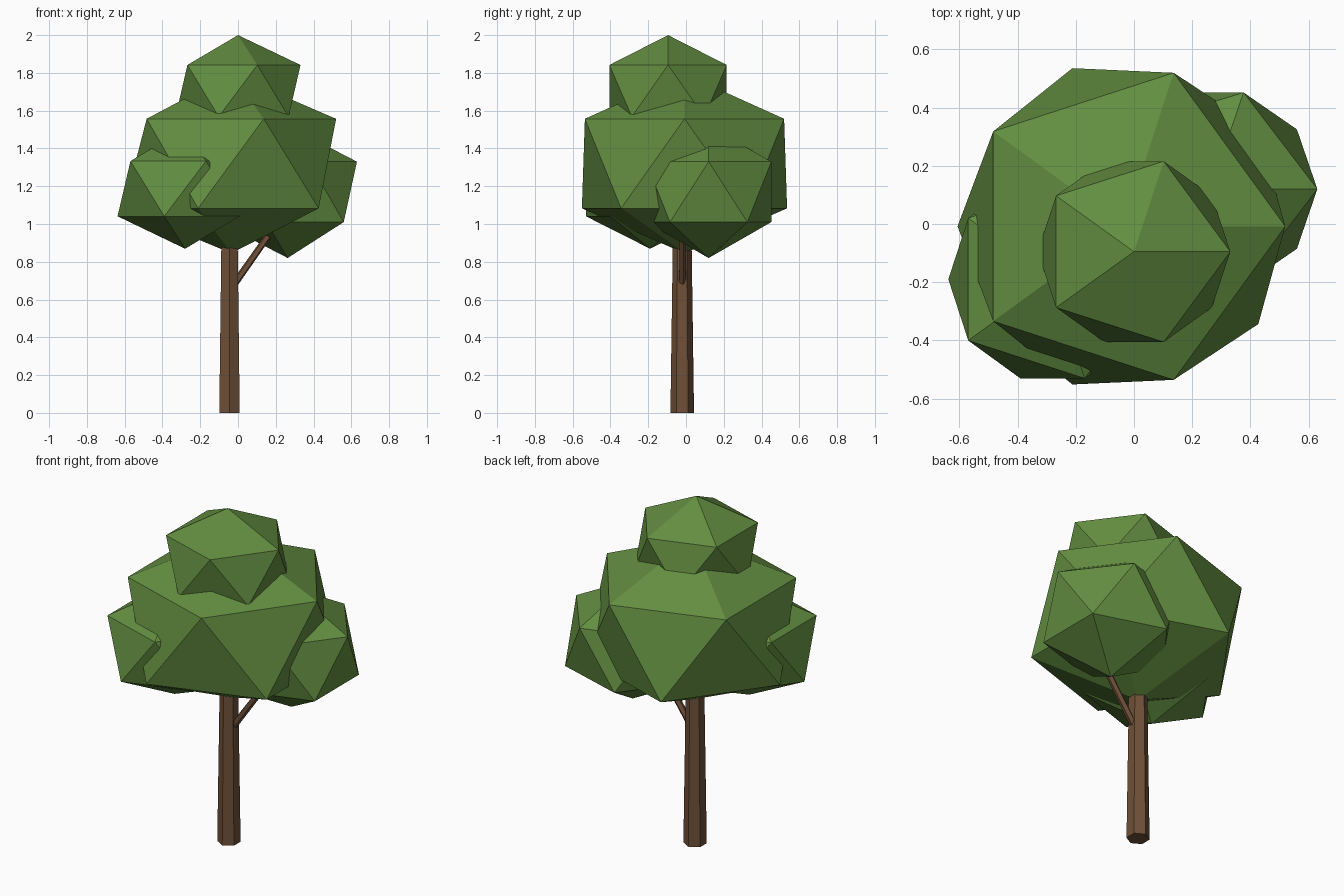
import bpy, bmesh
from mathutils import Vector, Matrix

if "Cube" in bpy.data.objects:
    bpy.data.objects.remove(bpy.data.objects["Cube"])


def material(name, rgb):
    m = bpy.data.materials.new(name)
    m.diffuse_color = (*rgb, 1)
    m.use_nodes = True
    m.node_tree.nodes["Principled BSDF"].inputs["Base Color"].default_value = m.diffuse_color
    return m


leaf = material("leaf_green", (0.125, 0.27, 0.053))
bark = material("bark_brown", (0.16, 0.08, 0.04))


def finish(name, bm, mat):
    me = bpy.data.meshes.new(name)
    bm.to_mesh(me)
    bm.free()
    me.materials.append(mat)
    ob = bpy.data.objects.new(name, me)
    bpy.context.collection.objects.link(ob)
    return ob


def clump(name, centre, rx, ry, ring, pole, flare=1.0):
    """Icosahedron: ring = height of its two vertex rings, pole = height of its tips."""
    bm = bmesh.new()
    bmesh.ops.create_icosphere(bm, subdivisions=1, radius=1)
    for v in bm.verts:
        side = 1 if v.co.z > 0 else -1
        f = flare if side < 0 else 1
        h = pole if abs(v.co.z) > 0.8 else ring
        v.co = Vector(centre) + Vector((v.co.x * rx * f, v.co.y * ry * f, side * h))
    finish(name, bm, leaf)


def limb(name, start, end, r1, r2, sides):
    """Tapered straight limb between two points."""
    a, b = Vector(start), Vector(end)
    d = b - a
    bm = bmesh.new()
    bmesh.ops.create_cone(bm, cap_ends=True, segments=sides, radius1=r1, radius2=r2, depth=d.length)
    turn = Vector((0, 0, 1)).rotation_difference(d).to_matrix().to_4x4()
    bmesh.ops.transform(bm, matrix=Matrix.Translation((a + b) / 2) @ turn, verts=bm.verts)
    finish(name, bm, bark)


# Trunk and side branch
limb("trunk", (-0.045, -0.02, 0), (-0.045, -0.02, 1.1), 0.0625, 0.047, 6)
limb("branch", (-0.035, -0.02, 0.66), (0.19, -0.02, 0.98), 0.02, 0.018, 5)

# Foliage clumps
clump("main_foliage", (-0.035, -0.008, 1.32), 0.62, 0.62, 0.237, 0.475, 1.03)
clump("top_foliage", (0.0, -0.095, 1.705), 0.37, 0.365, 0.137, 0.295)
clump("left_foliage", (-0.28, -0.19, 1.187), 0.4, 0.4, 0.146, 0.318)
clump("right_foliage", (0.263, 0.12, 1.17), 0.41, 0.39, 0.16, 0.35)
